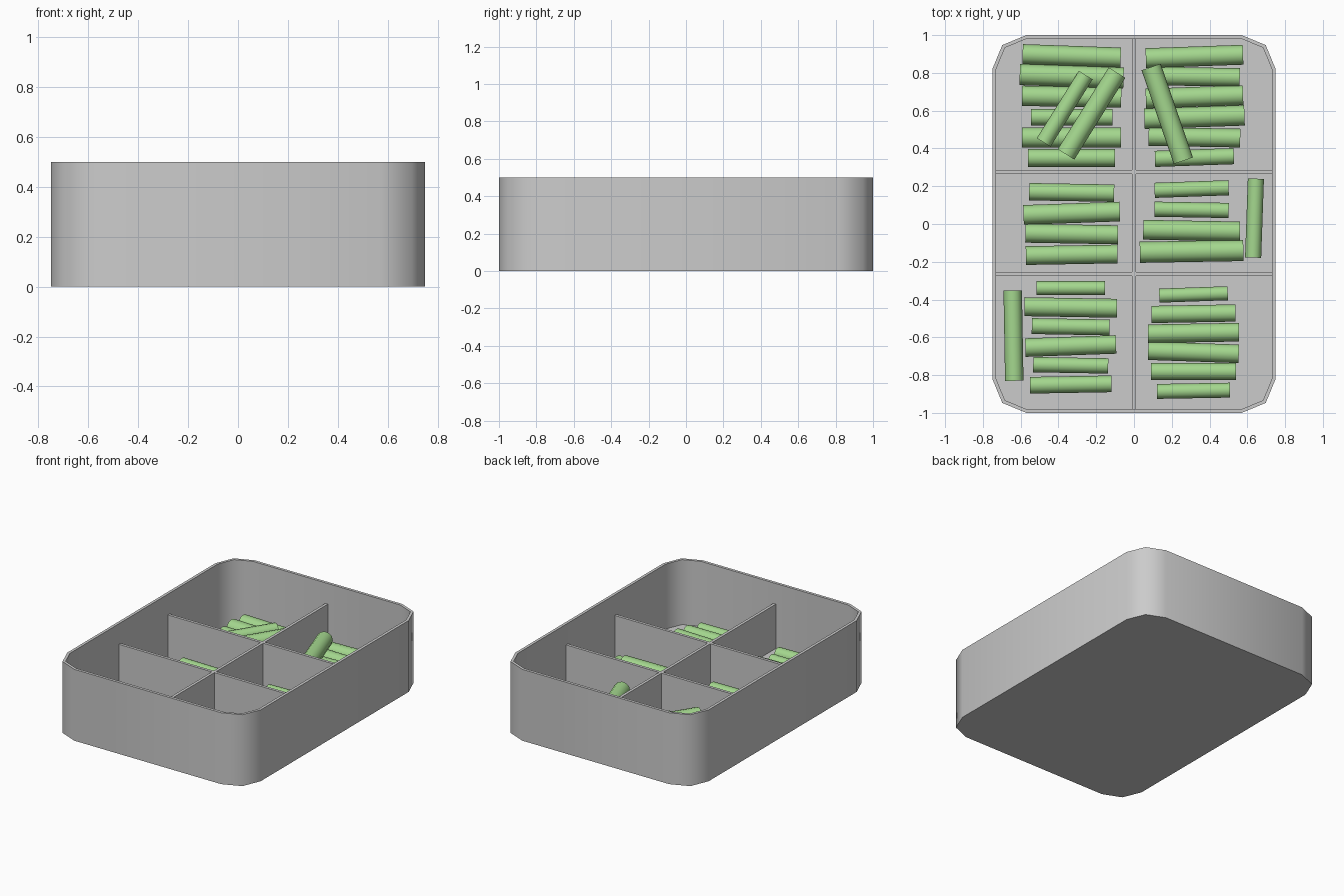
import bpy, bmesh, math
from mathutils import Vector

if "Cube" in bpy.data.objects:
    bpy.data.objects.remove(bpy.data.objects["Cube"])

FLOOR = 0.045


def rounded_loop(hx, hy, r, z, steps=2):
    pts = []
    for i, (sx, sy) in enumerate([(1, 1), (-1, 1), (-1, -1), (1, -1)]):
        for k in range(steps + 1):
            a = math.radians(90 * i + 90 * k / steps)
            pts.append((sx * (hx - r) + r * math.cos(a),
                        sy * (hy - r) + r * math.sin(a), z))
    return pts


def finish(bm, name, smooth_angle=None):
    bmesh.ops.recalc_face_normals(bm, faces=bm.faces)
    me = bpy.data.meshes.new(name)
    bm.to_mesh(me)
    bm.free()
    ob = bpy.data.objects.new(name, me)
    bpy.context.collection.objects.link(ob)
    if smooth_angle:
        bpy.ops.object.select_all(action='DESELECT')
        ob.select_set(True)
        bpy.context.view_layer.objects.active = ob
        bpy.ops.object.shade_smooth_by_angle(angle=math.radians(smooth_angle))
    return ob


# Tray shell: outer bottom, outer rim, inner rim, inner floor
bm = bmesh.new()
rings = [[bm.verts.new(p) for p in rounded_loop(0.75 - t, 1 - t, 0.18 - t, z)]
         for t, z in [(0, 0), (0, 0.5), (0.02, 0.5), (0.02, FLOOR)]]
n = len(rings[0])
for a, b in zip(rings, rings[1:]):
    for i in range(n):
        j = (i + 1) % n
        bm.faces.new((a[i], a[j], b[j], b[i]))
bm.faces.new(rings[0])
bm.faces.new(rings[-1])
finish(bm, "tray", 50)


# Dividers
def divider(name, y, sx, sy, top=0.355):
    bm = bmesh.new()
    bmesh.ops.create_cube(bm, size=1)
    for v in bm.verts:
        v.co = (v.co.x * sx, y + v.co.y * sy, FLOOR + (v.co.z + 0.5) * (top - FLOOR))
    finish(bm, name)


divider("long_divider", 0, 0.02, 1.96)
divider("cross_divider_back", 0.275, 1.46, 0.02)
divider("cross_divider_front", -0.265, 1.46, 0.02)

# Green sticks: thickness follows from length
green = bpy.data.materials.new("stick_green")
green.diffuse_color = (0.37, 0.68, 0.27, 1)
green.use_nodes = True
green.node_tree.nodes["Principled BSDF"].inputs["Base Color"].default_value = green.diffuse_color


def stick(name, x, y, length, angle, lift=0):
    r = length / 9.8
    d = Vector((math.cos(angle), math.sin(angle), 0))
    bm = bmesh.new()
    bmesh.ops.create_cone(bm, cap_ends=True, segments=12, radius1=r, radius2=r, depth=length)
    bm.transform(d.to_track_quat('Z', 'Y').to_matrix().to_4x4())
    bmesh.ops.translate(bm, verts=bm.verts, vec=(x, y, FLOOR + r + lift))
    finish(bm, name, 40).data.materials.append(green)


# Rows of sticks: centre x, first y, spacing, lengths, tilts in degrees
rows = {
    "back_left": (-.33, .89, .108, (.52, .55, .525, .43, .525, .46), (-2, -2, -1, 0, 0, 0)),
    "back_right": (.32, .887, .107, (.515, .48, .515, .53, .485, .418), (2, -1, 2, 2, -1, 2)),
    "middle_left": (-.33, .167, .11, (.45, .51, .49, .485), (-1, 2, -1, 1)),
    "middle_right": (.305, .185, .11, (.392, .393, .512, .548), (2, -1, -1, 1)),
    "front_left": (-.335, -.34, .102, (.363, .49, .412, .48, .397, .432), (0, -1, -1, 2, -1, 1)),
    "front_right": (.315, -.373, .102, (.363, .445, .482, .48, .45, .386), (2, 1, 1, -2, 0, 1)),
}
for place, (x, y, step, lengths, tilts) in rows.items():
    for i, (length, tilt) in enumerate(zip(lengths, tilts)):
        stick(f"stick_{place}_{i + 1}", x, y - i * step, length, math.radians(tilt))

# Loose sticks: beside the rows, then lying across the back piles
for i, (x, y, length, tilt, lift) in enumerate([
        (.638, .031, .418, 88, 0), (-.638, -.591, .478, 91, 0),
        (-.367, .61, .42, 58, .095), (-.225, .585, .51, 58, .092), (.176, .583, .525, 109, .09)]):
    stick(f"loose_stick_{i + 1}", x, y, length, math.radians(tilt), lift)
